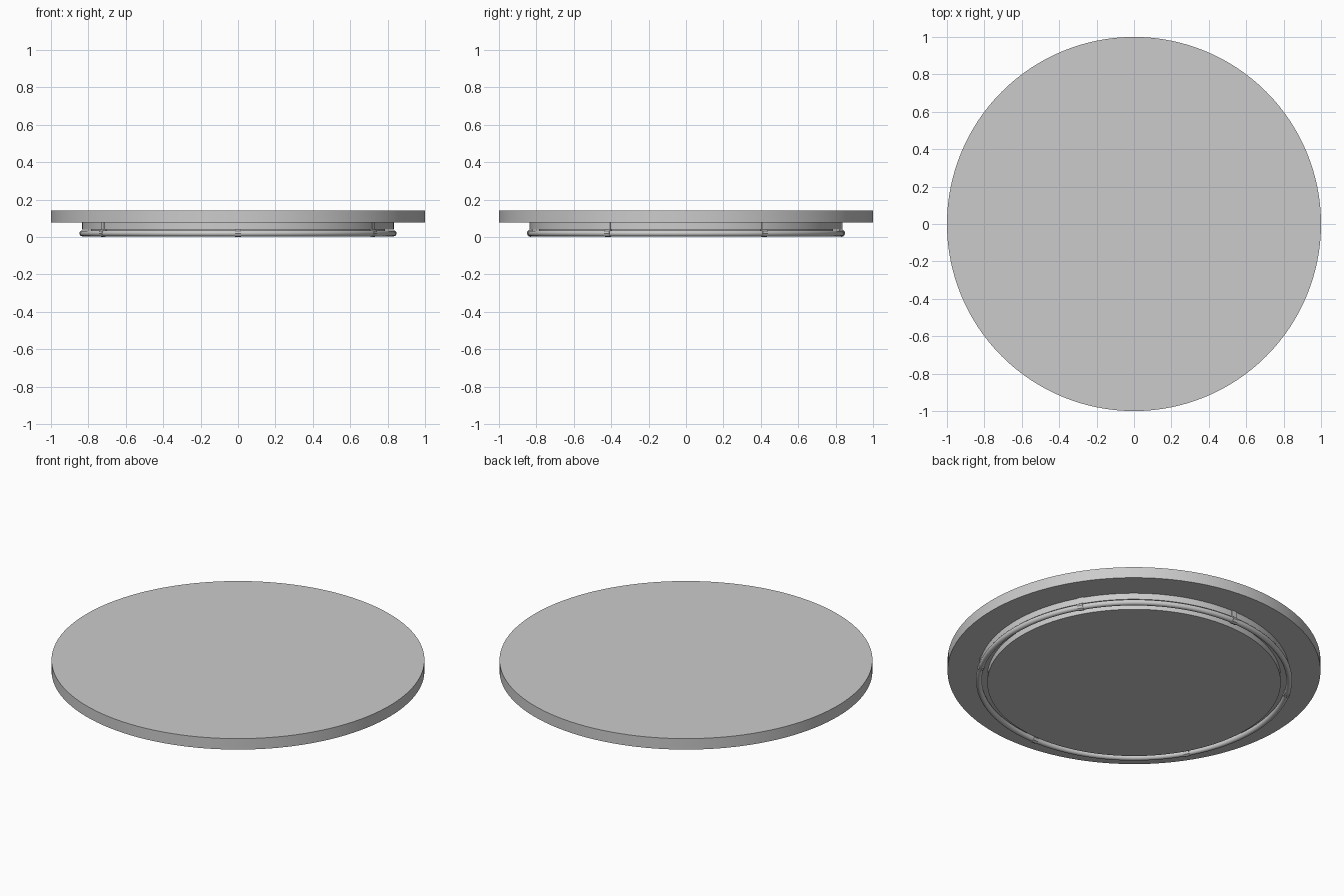
import bpy, bmesh, math
from mathutils import Matrix, Vector

cube = bpy.data.objects.get("Cube")
if cube:
    bpy.data.objects.remove(cube)

grey = bpy.data.materials.new("plain grey")
grey.use_nodes = True
grey.diffuse_color = (0.6, 0.6, 0.6, 1)
grey.node_tree.nodes["Principled BSDF"].inputs["Base Color"].default_value = (0.6, 0.6, 0.6, 1)

TOP, SEAM, STEP = 0.142, 0.077, 0.04


def finish(obj, name):
    obj.name = name
    obj.data.materials.append(grey)
    bpy.ops.object.select_all(action="DESELECT")
    obj.select_set(True)
    bpy.context.view_layer.objects.active = obj
    bpy.ops.object.shade_smooth_by_angle(angle=math.radians(35))


def disc(name, radius, low, high):
    bpy.ops.mesh.primitive_cylinder_add(vertices=128, radius=radius, depth=high - low,
                                        location=(0, 0, (low + high) / 2))
    finish(bpy.context.object, name)


# Wide top with a stepped body beneath
disc("top_disc", 1.0, SEAM, TOP)
disc("upper_body", 0.833, STEP, SEAM)
disc("lower_body", 0.787, 0.004, STEP)

# Round rail under the step
bpy.ops.mesh.primitive_torus_add(major_segments=128, minor_segments=16, major_radius=0.832,
                                 minor_radius=0.016, location=(0, 0, 0.02))
finish(bpy.context.object, "rail_ring")

# Clip side profile (radius, height): flat strap hooked round the rail
clip_profile = [(0.82, SEAM), (0.838, SEAM), (0.838, 0.04), (0.848, 0.032), (0.851, 0.02),
                (0.845, 0.006), (0.832, 0), (0.818, 0.006), (0.812, 0.02), (0.82, 0.04)]


def clip(name, angle, width=0.032):
    bm = bmesh.new()
    face = bm.faces.new([bm.verts.new((r, -width / 2, z)) for r, z in clip_profile])
    side = bmesh.ops.extrude_face_region(bm, geom=[face])["geom"]
    bmesh.ops.translate(bm, vec=Vector((0, width, 0)),
                        verts=[v for v in side if isinstance(v, bmesh.types.BMVert)])
    bmesh.ops.recalc_face_normals(bm, faces=bm.faces)
    bm.transform(Matrix.Rotation(angle, 4, "Z"))
    mesh = bpy.data.meshes.new(name)
    bm.to_mesh(mesh)
    bm.free()
    obj = bpy.data.objects.new(name, mesh)
    bpy.context.collection.objects.link(obj)
    finish(obj, name)


# Six clips, one of them centred on the front
for i in range(6):
    clip(f"rail_clip_{i + 1}", math.radians(60 * i - 90))
